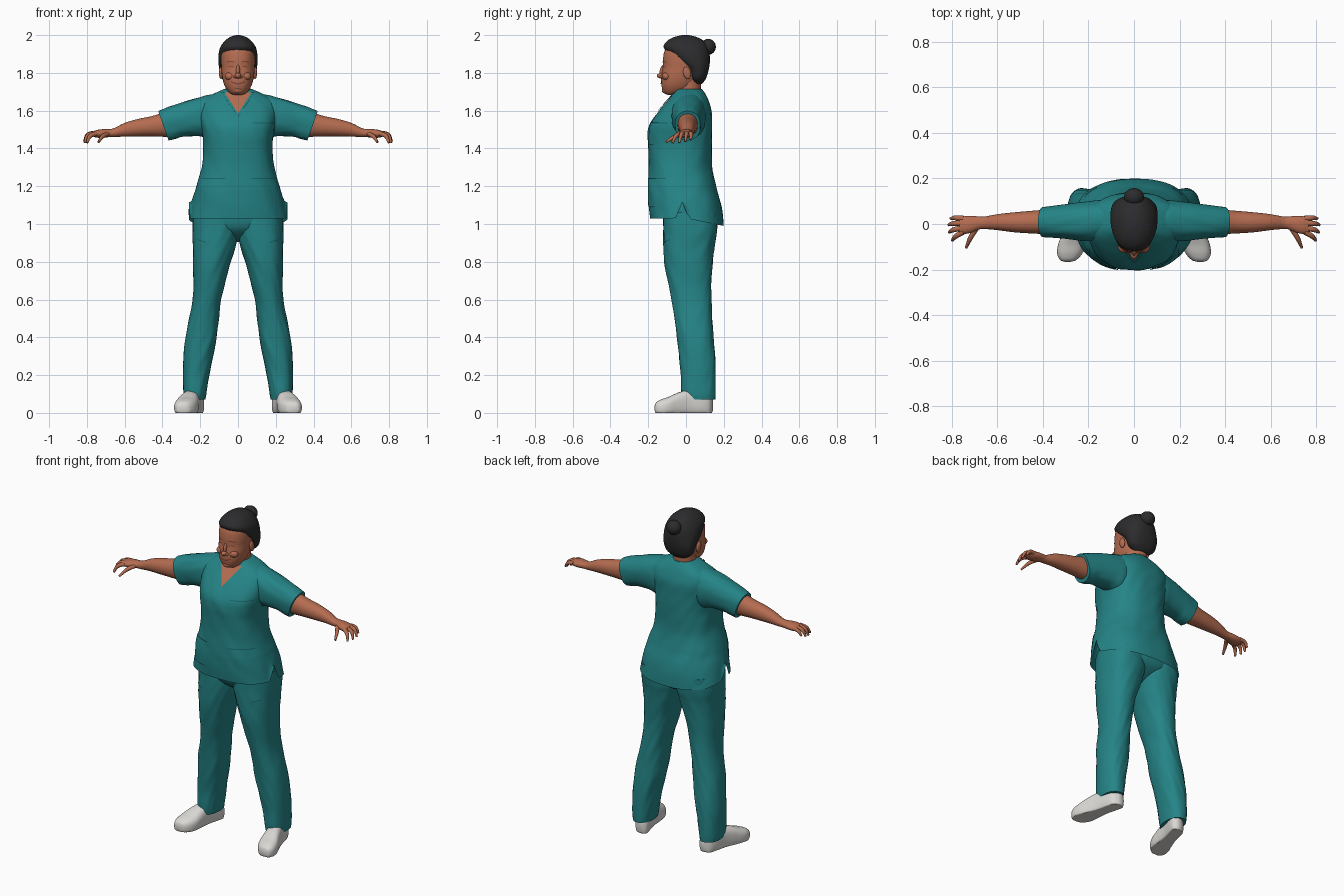
import bpy, bmesh, math
from mathutils import Vector, noise
from mathutils.bvhtree import BVHTree

cube = bpy.data.objects.get("Cube")
if cube:
    bpy.data.objects.remove(cube, do_unlink=True)


def material(name, red, green, blue):
    mat = bpy.data.materials.new(name)
    mat.use_nodes = True
    color = (red, green, blue, 1)
    mat.diffuse_color = color
    shader = next(nd for nd in mat.node_tree.nodes if nd.type == 'BSDF_PRINCIPLED')
    shader.inputs["Base Color"].default_value = color
    shader.inputs["Roughness"].default_value = 0.8
    return mat


TEAL = material("teal cloth", 0.018, 0.23, 0.24)
SEAM = material("dark teal seam", 0.01, 0.13, 0.14)
SKIN = material("brown skin", 0.46, 0.15, 0.08)
LIP = material("dark brown crease", 0.25, 0.07, 0.045)
HAIR = material("charcoal hair", 0.025, 0.025, 0.027)
WHITE = material("white shoe", 0.7, 0.69, 0.66)


def finish(bm, name, mat):
    """Turn a bmesh into a smooth-shaded object."""
    mesh = bpy.data.meshes.new(name)
    bm.to_mesh(mesh)
    mesh.materials.append(mat)
    mesh.shade_smooth()
    mesh.set_sharp_from_angle(angle=math.radians(50))
    obj = bpy.data.objects.new(name, mesh)
    bpy.context.scene.collection.objects.link(obj)
    return obj


def spline(rows, steps):
    """Catmull-Rom interpolation of the profile rows."""
    rows = [[v / 1000 for v in row] for row in rows]
    last = len(rows) - 1
    for i in range(last):
        quad = [rows[max(i - 1, 0)], rows[i], rows[i + 1], rows[min(i + 2, last)]]
        for s in range(steps):
            t = s / steps
            yield [b + t * (c - a) / 2 + t * t * (a - 2.5 * b + 2 * c - d / 2)
                   + t ** 3 * (1.5 * (b - c) + (d - a) / 2) for a, b, c, d in zip(*quad)]
    yield rows[-1]


def sym(rows):
    """Expand (t, half width, low, high) to a full row."""
    return [(t, -half, half, low, high) for t, half, low, high in rows]


def loft(name, rows, mat, axis='z', n=48, power=2.3, steps=5, warp=None,
         fold=0.0, caps=True, side=1):
    """Skin superellipse sections; each row is position and two ranges, in thousandths."""
    bm = bmesh.new()
    loops = []
    for t, a0, a1, b0, b1 in spline(rows, steps):
        loop = []
        for k in range(n):
            ang = math.tau * k / n
            ca, sa = math.cos(ang), math.sin(ang)
            da = math.copysign(abs(ca) ** (2 / power), ca) * (a1 - a0) / 2
            db = math.copysign(abs(sa) ** (2 / power), sa) * (b1 - b0) / 2
            a, b = (a0 + a1) / 2, (b0 + b1) / 2
            if fold:
                grow = 1 + fold * noise.noise(Vector((ca * 2, sa * 2, t * 11 + ca * 3)))
                da, db = da * grow, db * grow
            a, b = a + da, b + db
            p = Vector({'x': (t, a, b), 'y': (a, t, b), 'z': (a, b, t)}[axis])
            if warp:
                warp(p)
            p.x *= side
            loop.append(bm.verts.new(p))
        loops.append(loop)
    for low, high in zip(loops, loops[1:]):
        for k in range(n):
            j = (k + 1) % n
            bm.faces.new((low[k], low[j], high[j], high[k]))
    if caps:
        bm.faces.new(loops[0])
    bm.faces.new(loops[-1])
    bmesh.ops.recalc_face_normals(bm, faces=bm.faces)
    surface = BVHTree.FromBMesh(bm)
    finish(bm, name, mat)
    return surface


def patch(name, surface, corners, mat, lift=0.004, bend=0.0, cells=14):
    """Lay a thin panel on the front of a surface; corners are x, z pairs."""
    bm = bmesh.new()
    c = [Vector(p) for p in corners]
    grid = []
    for i in range(cells + 1):
        v, line = i / cells, []
        for j in range(cells + 1):
            u = j / cells
            q = c[0].lerp(c[1], u).lerp(c[3].lerp(c[2], u), v)
            z = q.y + bend * (2 * u - 1) ** 2
            hit = surface.ray_cast(Vector((q.x, -1, z)), Vector((0, 1, 0)))[0]
            line.append(bm.verts.new((q.x, hit.y - lift, z)) if hit else None)
        grid.append(line)
    for r, s in zip(grid, grid[1:]):
        for j in range(cells):
            quad = (r[j], r[j + 1], s[j + 1], s[j])
            if all(quad):
                bm.faces.new(quad)
    finish(bm, name, mat)


def ball(name, center, size, mat, tilt=0.0):
    bm = bmesh.new()
    bmesh.ops.create_uvsphere(bm, u_segments=24, v_segments=16, radius=1)
    obj = finish(bm, name, mat)
    obj.location, obj.scale, obj.rotation_euler.x = center, size, tilt


def rect(x0, x1, z0, z1):
    return (x0, z0), (x1, z0), (x1, z1), (x0, z1)


# Tunic, with side slits and a dropped back hem
def hem(p):
    low = min(max((1.14 - p.z) / 0.11, 0), 1)
    slit = max(0, 1 - abs(p.y + 0.02) / 0.035)
    p.z += low * (0.085 * slit - 0.2 * max(p.y, 0))


tunic = loft("tunic", sym([
    (1030, 262, -190, 198), (1100, 246, -198, 190), (1170, 228, -201, 168),
    (1205, 220, -200, 158), (1300, 193, -197, 138), (1400, 182, -200, 138),
    (1470, 188, -202, 138), (1530, 197, -190, 137), (1600, 205, -143, 135),
    (1650, 192, -100, 120), (1685, 140, -72, 104), (1715, 72, -54, 84)]),
    TEAL, n=80, power=2.4, warp=hem, fold=0.025, caps=False)

# Neckline and pockets
patch("neckline_skin", tunic, ((-0.002, 1.585), (0.002, 1.585), (0.07, 1.695), (-0.07, 1.695)), SKIN)
for label, s in (("left", 1), ("right", -1)):
    patch(label + "_collar_band", tunic,
          ((0, 1.568), (0, 1.586), (s * 0.072, 1.698), (s * 0.088, 1.695)), TEAL, 0.008)
    patch(label + "_hip_pocket", tunic, rect(s * 0.07, s * 0.195, 1.09, 1.24), TEAL, 0.005)
    patch(label + "_hip_pocket_edge", tunic, rect(s * 0.07, s * 0.195, 1.238, 1.244), SEAM, 0.006)
patch("chest_pocket", tunic, rect(0.08, 0.19, 1.42, 1.535), TEAL, 0.006)
patch("chest_pocket_edge", tunic, rect(0.08, 0.19, 1.532, 1.537), SEAM, 0.007)

# Hips of the trousers
loft("trouser_hips", sym([
    (905, 40, -20, 50), (950, 130, -85, 130), (1000, 215, -118, 168),
    (1100, 232, -125, 165), (1200, 185, -110, 120)]), TEAL, fold=0.02)


# Warps for the slanted cuff and the turned-out, flat-soled shoe
def cuff(p):
    p.x += 0.36 * (p.z - 1.52) * min(max((p.x - 0.2) / 0.2, 0), 1)


def turn_out(p):
    p.x += 0.25 - 0.25 * p.y
    p.z = max(p.z, 0)


for label, s in (("left", 1), ("right", -1)):
    # Leg and shoe
    leg = loft(label + "_trouser_leg", [
        (70, 172, 285, -18, 155), (110, 166, 290, -24, 157), (200, 152, 291, -26, 157),
        (300, 132, 288, -38, 154), (400, 113, 279, -48, 145), (500, 102, 258, -60, 139),
        (600, 88, 240, -76, 135), (700, 65, 236, -98, 135), (800, 38, 238, -114, 141),
        (900, 8, 240, -120, 155), (960, -5, 241, -120, 165), (1060, 0, 238, -122, 168)],
        TEAL, fold=0.05, side=s)
    patch(label + "_trouser_pocket_edge", leg,
          ((s * 0.17, 0.9), (s * 0.215, 0.915), (s * 0.215, 0.92), (s * 0.17, 0.905)), SEAM)
    loft(label + "_shoe", sym([
        (-166, 14, 14, 36), (-158, 36, -6, 56), (-130, 55, -18, 72), (-90, 61, -20, 86),
        (-40, 54, -20, 108), (20, 46, -20, 122), (90, 46, -20, 120), (125, 38, -18, 100),
        (142, 14, 10, 70)]), WHITE, 'y', power=2.6, warp=turn_out, side=s)

    # Sleeve and arm
    loft(label + "_sleeve", [
        (70, -40, 90, 1530, 1685), (140, -68, 105, 1460, 1686), (210, -75, 98, 1466, 1669),
        (300, -64, 86, 1462, 1635), (350, -60, 80, 1450, 1617), (395, -58, 76, 1443, 1597)],
        TEAL, 'x', warp=cuff, fold=0.035, side=s)
    loft(label + "_arm", [
        (330, -48, 66, 1460, 1600), (400, -44, 62, 1462, 1588), (460, -41, 57, 1464, 1570),
        (530, -36, 51, 1464, 1556), (600, -27, 43, 1463, 1535), (655, -22, 33, 1460, 1508),
        (680, -24, 33, 1460, 1503), (715, -38, 36, 1457, 1502), (745, -44, 34, 1457, 1498),
        (768, -42, 28, 1463, 1491)], SKIN, 'x', n=32, power=2.1, side=s)

    # Fingers and thumb as tapered tubes
    digits = [("little_finger", (0.75, 0.024, 1.48), (0.785, 0.027, 1.474), (0.806, 0.024, 1.446)),
              ("ring_finger", (0.75, 0.004, 1.482), (0.794, 0.002, 1.474), (0.815, -0.004, 1.436)),
              ("middle_finger", (0.75, -0.016, 1.482), (0.794, -0.026, 1.47), (0.812, -0.036, 1.43)),
              ("index_finger", (0.75, -0.034, 1.48), (0.784, -0.055, 1.464), (0.799, -0.072, 1.43)),
              ("thumb", (0.69, -0.014, 1.478), (0.718, -0.06, 1.462), (0.738, -0.105, 1.434))]
    for finger, *points in digits:
        curve = bpy.data.curves.new(label + "_" + finger, 'CURVE')
        curve.dimensions = '3D'
        curve.bevel_depth = 0.012
        curve.bevel_resolution = 3
        curve.use_fill_caps = True
        path = curve.splines.new('BEZIER')
        path.bezier_points.add(2)
        for knot, p, radius in zip(path.bezier_points, points, (1.05, 0.9, 0.5)):
            knot.co = (s * p[0], p[1], p[2])
            knot.radius = radius
            knot.handle_left_type = knot.handle_right_type = 'AUTO'
        curve.materials.append(SKIN)
        bpy.context.scene.collection.objects.link(bpy.data.objects.new(curve.name, curve))

# Neck and head
loft("neck", sym([(1600, 70, -60, 75), (1660, 70, -60, 78), (1710, 66, -58, 78),
                  (1790, 66, -50, 80)]), SKIN, power=2)
head = loft("head", sym([
    (1684, 22, -98, -40), (1692, 42, -114, -10), (1715, 62, -126, 30), (1745, 76, -131, 55),
    (1785, 85, -130, 75), (1830, 88, -123, 90), (1870, 90, -122, 95), (1915, 86, -114, 92),
    (1955, 68, -88, 75), (1980, 35, -45, 40)]), SKIN, power=2.2)

# Face
ball("nose", (0, -0.129, 1.785), (0.017, 0.025, 0.015), SKIN)
ball("nose_bridge", (0, -0.119, 1.812), (0.011, 0.02, 0.034), SKIN, -0.25)
ball("chin", (0, -0.108, 1.708), (0.027, 0.02, 0.018), SKIN)
patch("smile", head, rect(-0.036, 0.036, 1.738, 1.747), LIP, 0.003, 0.012)
for label, s in (("left", 1), ("right", -1)):
    ball(label + "_cheek", (s * 0.042, -0.102, 1.782), (0.028, 0.025, 0.022), SKIN)
    ball(label + "_nostril_wing", (s * 0.014, -0.125, 1.78), (0.01, 0.014, 0.009), SKIN)
    ball(label + "_ear", (s * 0.09, 0.005, 1.8), (0.011, 0.02, 0.033), SKIN, 0.2)
    patch(label + "_eye_crease", head, rect(s * 0.02, s * 0.052, 1.832, 1.837), LIP, 0.003, -0.005)
    patch(label + "_brow", head, rect(s * 0.018, s * 0.058, 1.857, 1.863), LIP, 0.003, -0.004)

# Hair and bun
loft("hair", sym([
    (1742, 45, 40, 84), (1770, 84, 22, 106), (1820, 99, 2, 121), (1870, 104, -62, 126),
    (1910, 101, -100, 123), (1940, 92, -118, 114), (1970, 70, -98, 92), (1990, 42, -62, 56),
    (2000, 12, -20, 16)]), HAIR, power=2.3, fold=0.02)
ball("hair_bun", (0, 0.118, 1.938), (0.044, 0.04, 0.042), HAIR)
ball("bun_base", (0, 0.095, 1.92), (0.052, 0.03, 0.045), HAIR)
